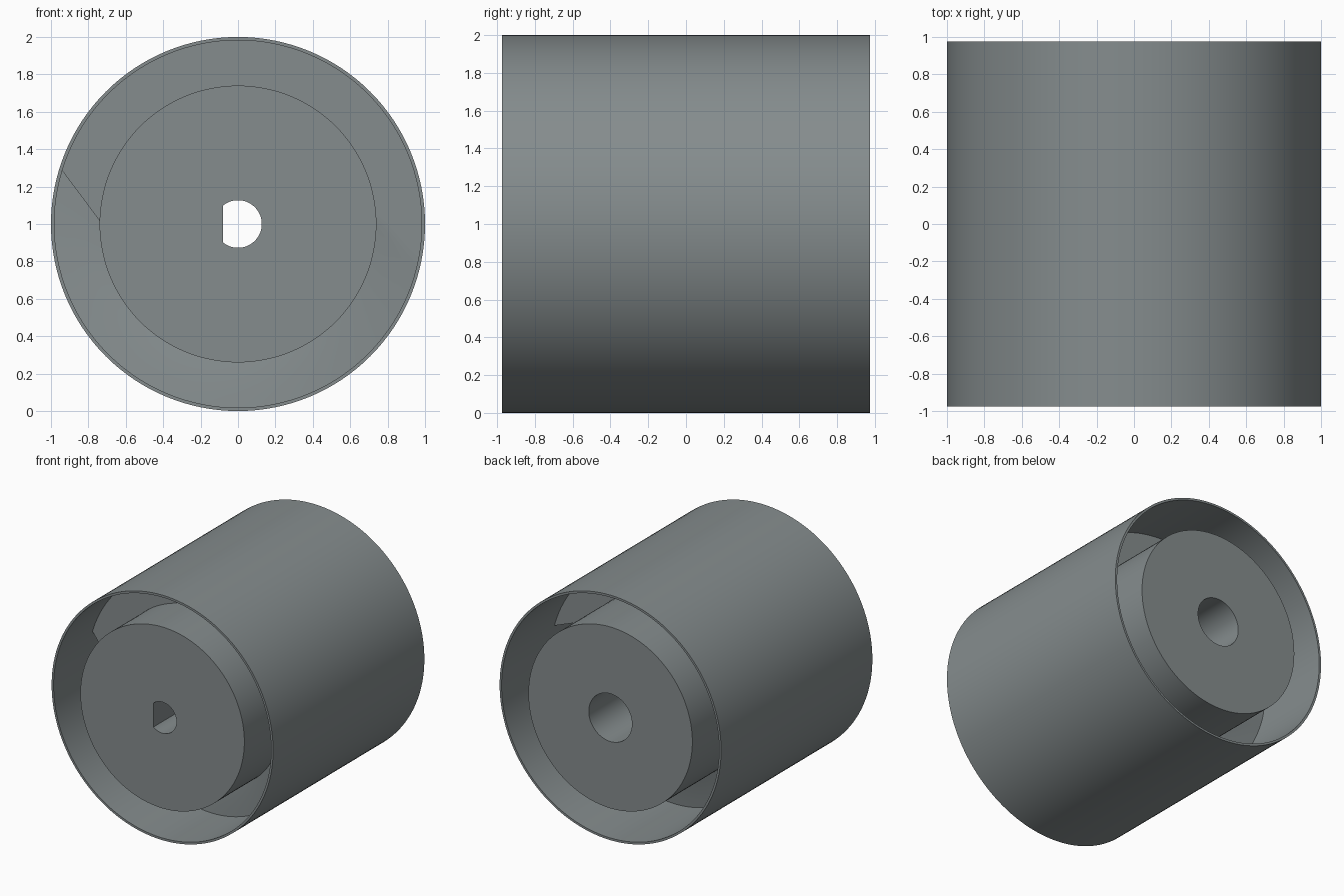
import bpy, bmesh, math

if "Cube" in bpy.data.objects:
    bpy.data.objects.remove(bpy.data.objects["Cube"])

N = 128            # segments around the axis
FRONT, BACK = -0.975, 0.975
CZ = 1.0           # height of the axis
R_OUT, R_IN, R_HUB = 1.0, 0.982, 0.74
R_BORE, R_KEY = 0.195, 0.127

grey = bpy.data.materials.new("slate grey")
grey.diffuse_color = (0.235, 0.265, 0.27, 1)
grey.use_nodes = True
grey.node_tree.nodes["Principled BSDF"].inputs["Base Color"].default_value = grey.diffuse_color


def point(r, a, y):
    return (r * math.cos(a), y, CZ + r * math.sin(a))


def finish(name, bm):
    bmesh.ops.recalc_face_normals(bm, faces=bm.faces)
    mesh = bpy.data.meshes.new(name)
    bm.to_mesh(mesh)
    bm.free()
    mesh.materials.append(grey)
    obj = bpy.data.objects.new(name, mesh)
    bpy.context.collection.objects.link(obj)
    bpy.ops.object.select_all(action='DESELECT')
    obj.select_set(True)
    bpy.context.view_layer.objects.active = obj
    bpy.ops.object.shade_smooth_by_angle(angle=math.radians(30))


def lathe(name, profile):
    """Closed profile of (radius function, y) turned about the y axis."""
    bm = bmesh.new()
    angles = [2 * math.pi * i / N for i in range(N)]
    rings = [[bm.verts.new(point(r(a), a, y)) for a in angles] for r, y in profile]
    for k, ring in enumerate(rings):
        nxt = rings[(k + 1) % len(rings)]
        for i in range(N):
            j = (i + 1) % N
            bm.faces.new((ring[i], ring[j], nxt[j], nxt[i]))
    finish(name, bm)


def circle(r):
    return lambda a: r


# D-shaped shaft hole, flat on the -x side
FLAT = R_KEY * abs(math.cos(2 * math.pi * 46 / N))


def d_hole(a):
    c = math.cos(a)
    return min(R_KEY, FLAT / -c) if c < -1e-6 else R_KEY


# Outer tube, open at both ends
lathe("outer_tube", [(circle(R_OUT), FRONT), (circle(R_OUT), BACK),
                     (circle(R_IN), BACK), (circle(R_IN), FRONT)])

# Hub with the keyed hole in front and a wider round bore behind
STEP = 0.0
lathe("hub", [(circle(R_HUB), FRONT), (circle(R_HUB), BACK),
              (circle(R_BORE), BACK), (circle(R_BORE), STEP),
              (d_hole, STEP), (d_hole, FRONT)])

# Screw blade: flat end coils joined by an even helix
TOTAL, DWELL, THICK = 868, 175, 0.02
Y0, Y1 = FRONT + 0.44, BACK - 0.632 - THICK
HUB_START, TUBE_START = 179, 163   # leading edge leans from hub to tube

bm = bmesh.new()
sections = []
steps = 310
for i in range(steps + 1):
    u = TOTAL * i / steps
    f = min(max((u - DWELL) / (TOTAL - 2 * DWELL), 0), 1)
    y = Y0 + (Y1 - Y0) * f
    inner = math.radians(HUB_START - u)
    outer = math.radians(TUBE_START - u)
    p, q = point(R_HUB - 0.003, inner, y), point(R_IN + 0.003, outer, y)
    cols = []
    for dy in (0, THICK):
        row = []
        for k in range(5):     # straight line from hub to tube
            t = k / 4
            row.append(bm.verts.new((p[0] + (q[0] - p[0]) * t, y + dy,
                                     p[2] + (q[2] - p[2]) * t)))
        cols.append(row)
    sections.append(cols[0] + cols[1][::-1])
for a, b in zip(sections, sections[1:]):
    for k in range(10):
        m = (k + 1) % 10
        bm.faces.new((a[k], a[m], b[m], b[k]))
bm.faces.new(sections[0])
bm.faces.new(sections[-1])
finish("screw_blade", bm)
